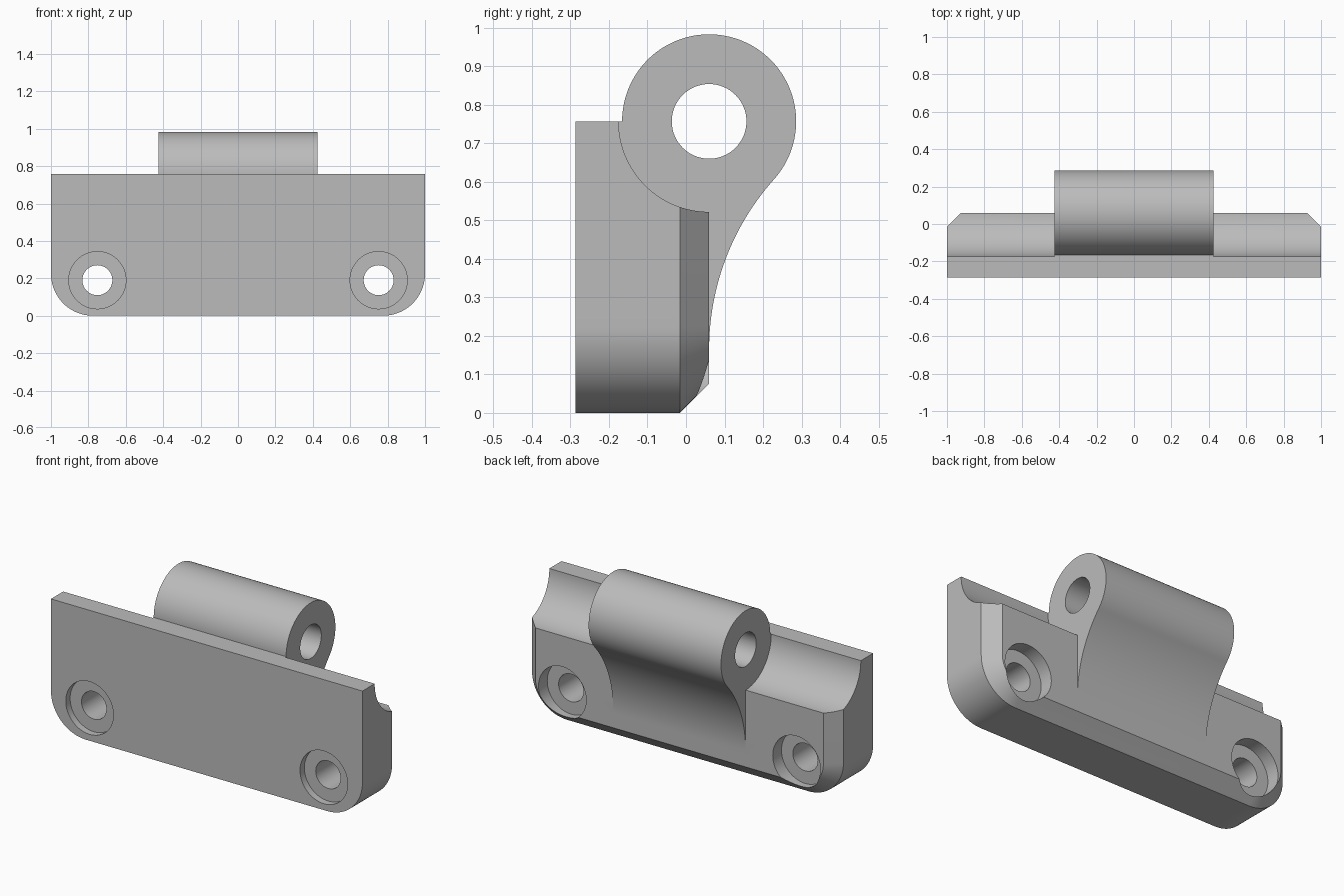
import bpy, bmesh
from math import sin, cos, pi, radians, atan2

cube = bpy.data.objects.get("Cube")
if cube:
    bpy.data.objects.remove(cube, do_unlink=True)

# Main dimensions
FRONT, BACK, TOP = -0.287, 0.06, 0.757
CHAMFER, CORNER = 0.076, 0.225
BARREL_R, BORE_R, GROOVE_R, HALF_BARREL = 0.226, 0.097, 0.235, 0.425
ARM_Z, SCREW_X, SCREW_Z = 0.165, 0.752, 0.19

grey = bpy.data.materials.new("plain grey")
grey.use_nodes = True
colour = (0.5, 0.5, 0.5, 1)
grey.diffuse_color = colour
grey.node_tree.nodes["Principled BSDF"].inputs["Base Color"].default_value = colour


def loft(name, loops):
    """Closed solid through matching loops of points."""
    bm = bmesh.new()
    rings = [[bm.verts.new(p) for p in loop] for loop in loops]
    for a, b in zip(rings, rings[1:]):
        for i in range(len(a)):
            j = (i + 1) % len(a)
            bm.faces.new((a[i], a[j], b[j], b[i]))
    bm.faces.new(rings[0])
    bm.faces.new(rings[-1])
    bmesh.ops.recalc_face_normals(bm, faces=bm.faces)
    mesh = bpy.data.meshes.new(name)
    bm.to_mesh(mesh)
    bm.free()
    mesh.materials.append(grey)
    obj = bpy.data.objects.new(name, mesh)
    bpy.context.collection.objects.link(obj)
    return obj


def arc(cx, cy, r, start, end, n):
    angles = [start + (end - start) * i / n for i in range(n + 1)]
    return [(cx + r * cos(a), cy + r * sin(a)) for a in angles]


def along_x(name, profile, x0, x1):
    return loft(name, [[(x, y, z) for y, z in profile] for x in (x0, x1)])


def along_y(name, x, z, r, y0, y1):
    circle = arc(x, z, r, 0, 2 * pi, 64)[:-1]
    return loft(name, [[(px, y, pz) for px, pz in circle] for y in (y0, y1)])


def combine(obj, other, operation):
    """Apply a boolean and remove the helper."""
    mod = obj.modifiers.new("bool", "BOOLEAN")
    mod.operation, mod.object, mod.solver = operation, other, "EXACT"
    bpy.context.view_layer.update()
    graph = bpy.context.evaluated_depsgraph_get()
    mesh = bpy.data.meshes.new_from_object(obj.evaluated_get(graph))
    obj.modifiers.clear()
    obj.data = mesh
    bpy.data.objects.remove(other, do_unlink=True)


# Plate: rounded lower corners, chamfer around the back edge
def outline(y, inset):
    c, r = 1 - CORNER, CORNER - inset
    pts = [(1 - inset, TOP)] + arc(c, CORNER, r, 0, -pi / 2, 24)
    pts += arc(-c, CORNER, r, -pi / 2, -pi, 24) + [(inset - 1, TOP)]
    return [(x, y, z) for x, z in pts]


leaf = loft("hinge_leaf", [outline(FRONT, 0), outline(BACK - CHAMFER, 0),
                           outline(BACK, CHAMFER)])

# Round grooves either side of the barrel
for side in (-1, 1):
    groove = arc(BACK, TOP, GROOVE_R, 0, 2 * pi, 128)[:-1]
    combine(leaf, along_x("groove_cutter", groove, side * HALF_BARREL, side * 1.1),
            "DIFFERENCE")

# Barrel with its arm sweeping tangentially into the plate
rise = TOP - ARM_Z
sweep_r = (rise ** 2 - BARREL_R ** 2) / (2 * BARREL_R)
tangent = atan2(rise, -sweep_r)
profile = arc(BACK + sweep_r, ARM_Z, sweep_r, pi, tangent, 32)
profile += arc(BACK, TOP, BARREL_R, tangent - pi, pi, 80)[1:]
profile.append((-0.1, ARM_Z))
combine(leaf, along_x("barrel", profile, -HALF_BARREL, HALF_BARREL), "UNION")

# Pin bore
bore = arc(BACK, TOP, BORE_R, 0, 2 * pi, 64)[:-1]
combine(leaf, along_x("bore_cutter", bore, -0.6, 0.6), "DIFFERENCE")

# Screw holes, counterbored on both faces
for side in (-1, 1):
    for r, y0, y1 in ((0.08, -0.5, 0.5), (0.153, -0.5, FRONT + 0.04),
                      (0.153, BACK - 0.08, 0.5)):
        combine(leaf, along_y("screw_cutter", side * SCREW_X, SCREW_Z, r, y0, y1),
                "DIFFERENCE")

# Smooth curves, crisp edges
bpy.ops.object.select_all(action="DESELECT")
leaf.select_set(True)
bpy.context.view_layer.objects.active = leaf
bpy.ops.object.shade_smooth_by_angle(angle=radians(20))
